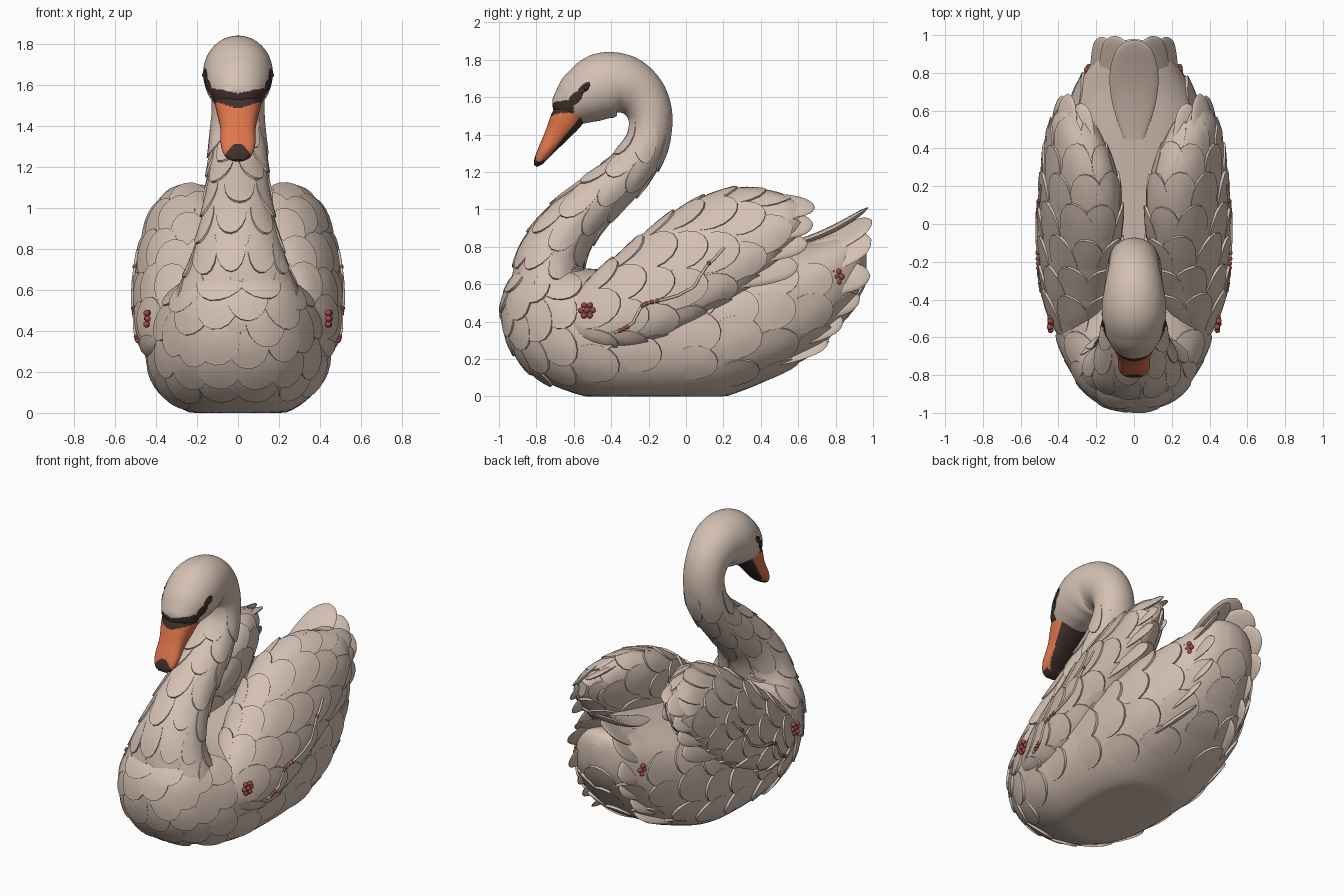
import bpy, bmesh, random
from math import sin, cos, pi, copysign
from mathutils import Vector
from mathutils.bvhtree import BVHTree

random.seed(4)
if "Cube" in bpy.data.objects:
    bpy.data.objects.remove(bpy.data.objects["Cube"])


def material(name, colour):
    m = bpy.data.materials.new(name)
    m.use_nodes = True
    m.diffuse_color = (*colour, 1)
    m.node_tree.nodes["Principled BSDF"].inputs["Base Color"].default_value = (*colour, 1)
    return m


cream = material("cream plumage", (0.66, 0.53, 0.45))
orange = material("orange bill", (0.74, 0.18, 0.07))
dark = material("dark brown", (0.05, 0.03, 0.025))
red = material("berry red", (0.36, 0.07, 0.06))


def finish(bm, name, mats):
    mesh = bpy.data.meshes.new(name)
    bm.to_mesh(mesh)
    bm.free()
    obj = bpy.data.objects.new(name, mesh)
    bpy.context.collection.objects.link(obj)
    for m in mats:
        mesh.materials.append(m)
    bpy.ops.object.select_all(action='DESELECT')
    obj.select_set(True)
    bpy.context.view_layer.objects.active = obj
    bpy.ops.object.shade_smooth_by_angle(angle=0.7)


def spline(rows, steps):
    """Smooth curve through rows of numbers."""
    out, last = [], len(rows) - 1
    for i in range(last):
        quad = [rows[max(0, min(last, i + k))] for k in (-1, 0, 1, 2)]
        for s in range(steps):
            t = s / steps
            out.append([(2 * b + (c - a) * t + (2 * a - 5 * b + 4 * c - d) * t * t
                         + (3 * b - a - 3 * c + d) * t ** 3) / 2 for a, b, c, d in zip(*quad)])
    return out + [list(rows[-1])]


def bend(rows):
    """Rings across a path in the middle plane: y, z, half thickness, half width."""
    rings = []
    for i, (y, z, thick, wide) in enumerate(rows):
        a, b = rows[max(0, i - 1)], rows[min(len(rows) - 1, i + 1)]
        along = Vector((0, b[0] - a[0], b[1] - a[1])).normalized()
        rings.append((Vector((0, y, z)), Vector((wide, 0, 0)), Vector((0, -along.z, along.y)) * thick))
    return rings


def add_loft(bm, rings, seg, power=2):
    def curve(v):
        return copysign(abs(v) ** (2 / power), v)
    grid = []
    for c, a, b in rings:
        ring = [c + a * curve(cos(2 * pi * k / seg)) + b * curve(sin(2 * pi * k / seg)) for k in range(seg)]
        grid.append([bm.verts.new((p.x, p.y, max(p.z, 0))) for p in ring])
    for r, q in zip(grid, grid[1:]):
        for k in range(seg):
            bm.faces.new((r[k], r[k - 1], q[k - 1], q[k]))
    bm.faces.new(grid[0])
    bm.faces.new(grid[-1][::-1])


def loft(name, rings, seg, mats, power=2, rule=None):
    """Skin the rings; returns the surface so that plumage can lie on it."""
    bm = bmesh.new()
    add_loft(bm, rings, seg, power)
    bmesh.ops.recalc_face_normals(bm, faces=bm.faces)
    if rule:
        for f in bm.faces:
            f.material_index = rule(f.calc_center_median())
    tree = BVHTree.FromBMesh(bm)
    finish(bm, name, mats)
    return tree


def feather(bm, tree, at, flow, length, width, lift, seg=16):
    """Rounded scale hugging a surface, rising towards its tip."""
    at, n, _, _ = tree.find_nearest(at)
    flow = flow - n * flow.dot(n)
    if flow.length < 0.01:
        return
    flow.normalize()
    side = n.cross(flow)

    def vert(r, k, sunk=False):
        t = 2 * pi * k / seg
        p = at + flow * (cos(t) * length * r) + side * (sin(t) * width * r)
        loc, normal, _, _ = tree.find_nearest(p)
        h = -0.012 if sunk else lift * (0.35 + 0.65 * cos(t) * r)
        q = loc + normal * h
        return bm.verts.new((q.x, q.y, max(q.z, 0)))

    centre = vert(0, 0)
    rings = [[vert(r, k, s) for k in range(seg)] for r, s in ((0.5, 0), (0.97, 0), (1, 1))]
    for k in range(seg):
        bm.faces.new((centre, rings[0][k - 1], rings[0][k]))
        for r, q in zip(rings, rings[1:]):
            bm.faces.new((r[k - 1], q[k - 1], q[k], r[k]))


def plumage(name, tree, rings, spacing, flow, size, lift, keep=lambda p: True):
    """Staggered rows of scales over a lofted surface."""
    bm = bmesh.new()
    for i, (c, a, b) in enumerate(rings):
        n = max(5, round(pi * (a.length + b.length) / spacing))
        for k in range(n):
            t = 2 * pi * (k + i % 2 / 2 + random.uniform(-0.1, 0.1)) / n
            p = c + a * cos(t) + b * sin(t)
            if keep(p):
                s = random.uniform(0.9, 1.1)
                feather(bm, tree, p, flow(p), size[0] * s, size[1] * s, lift)
    finish(bm, name, [cream])


def blades(name, specs, thick=0.02):
    """Long free feathers: root, tip, broad direction, half width, bow."""
    bm = bmesh.new()
    shape = spline([(0, 0.4), (0.3, 0.85), (0.6, 1), (0.85, 0.8), (0.96, 0.45), (1, 0.03)], 4)
    for root, tip, broad, width, bow in specs:
        root, tip = Vector(root), Vector(tip)
        axis = (tip - root).normalized()
        broad = Vector(broad)
        broad = (broad - axis * broad.dot(axis)).normalized()
        flat = axis.cross(broad)
        flat *= -1 if flat.z < 0 else 1
        add_loft(bm, [(root.lerp(tip, s) + flat * bow * sin(pi * s), broad * width * w, flat * thick * w)
                      for s, w in shape], 16)
    bmesh.ops.recalc_face_normals(bm, faces=bm.faces)
    finish(bm, name, [cream])


# Body: y, underside, top, half width
body_rows = [(-0.985, 0.41, 0.49, 0.05), (-0.955, 0.3, 0.6, 0.16), (-0.89, 0.19, 0.68, 0.25),
             (-0.8, 0.105, 0.72, 0.315), (-0.65, 0.035, 0.7, 0.385), (-0.45, -0.02, 0.68, 0.425),
             (-0.2, -0.035, 0.7, 0.44), (0.1, -0.025, 0.74, 0.445), (0.3, 0.03, 0.77, 0.435),
             (0.5, 0.12, 0.8, 0.395), (0.7, 0.25, 0.83, 0.315), (0.85, 0.42, 0.87, 0.225),
             (0.93, 0.55, 0.86, 0.15), (0.965, 0.66, 0.8, 0.05)]
body_rings = [(Vector((0, y, (lo + hi) / 2)), Vector((w, 0, 0)), Vector((0, 0, (hi - lo) / 2)))
              for y, lo, hi, w in spline(body_rows, 5)]
body = loft("body", body_rings, 64, [cream], 2.4)


def body_flow(p):
    return Vector((0, 1, -1.2 if p.y < -0.6 else 0.1))


plumage("body_feathers", body, body_rings[4:62:5], 0.19, body_flow, (0.14, 0.115), 0.017,
        lambda p: p.z > 0.1 and not (p.y > -0.5 and p.z > 0.6 and abs(p.x) < 0.25))

# Neck and head: y, z, half thickness, half width
neck_rows = [(-0.72, 0.42, 0.2, 0.33), (-0.735, 0.57, 0.2, 0.305), (-0.72, 0.74, 0.18, 0.235),
             (-0.62, 0.91, 0.155, 0.187), (-0.47, 1.06, 0.137, 0.16), (-0.31, 1.2, 0.122, 0.145),
             (-0.21, 1.35, 0.115, 0.135), (-0.19, 1.49, 0.118, 0.13), (-0.235, 1.6, 0.135, 0.135),
             (-0.33, 1.665, 0.16, 0.155), (-0.44, 1.66, 0.178, 0.17), (-0.54, 1.61, 0.157, 0.16),
             (-0.62, 1.56, 0.12, 0.13), (-0.675, 1.53, 0.075, 0.09), (-0.7, 1.515, 0.02, 0.03)]
neck_rings = bend(spline(neck_rows, 10))
neck = loft("neck_and_head", neck_rings, 96, [cream, dark],
            rule=lambda p: int(p.y < -0.6 and 1.46 < p.z < 1.56 + 0.2 * abs(p.x)))


def neck_flow(p):
    return Vector((0, -0.8 if p.z < 1.3 else 0.1, -1))


plumage("neck_feathers", neck, neck_rings[13:68:8], 0.15, neck_flow, (0.14, 0.075), 0.012)

# Bill with dark base, nail and underside
bill_rows = [(-0.6, 1.54, 0.088, 0.118), (-0.645, 1.475, 0.083, 0.105), (-0.7, 1.39, 0.06, 0.086),
             (-0.755, 1.31, 0.04, 0.084), (-0.79, 1.255, 0.025, 0.064), (-0.805, 1.232, 0.008, 0.03)]


def bill_colour(p):
    base = p.z > 1.485 + 0.3 * abs(p.x)
    nail = p.z < 1.315 - 14 * p.x * p.x and p.y < -0.755
    under = (p.y + 0.6) * 0.83 - (p.z - 1.54) * 0.55 > 0.056 - 0.1 * (1.54 - p.z)
    return int(base or nail or under)


loft("bill", bend(spline(bill_rows, 12)), 64, [orange, dark], 2.4, bill_colour)

# Eyes and eye stripes
bm = bmesh.new()
for side in (1, -1):
    for y, z, length, width in ((-0.6, 1.59, 0.055, 0.028), (-0.55, 1.645, 0.05, 0.02)):
        feather(bm, neck, Vector((side * 0.16, y, z)), Vector((0, 1, 0.9)), length, width, 0.007)
    spot = neck.find_nearest(Vector((side * 0.17, -0.535, 1.65)))[0]
    eye = bmesh.ops.create_uvsphere(bm, u_segments=16, v_segments=10, radius=0.014)
    bmesh.ops.translate(bm, verts=eye["verts"], vec=spot)
finish(bm, "eyes_and_stripes", [dark])

# Folded wings: y, centre x, underside, top, half width
wing_rows = [(-0.62, 0.33, 0.36, 0.52, 0.05), (-0.52, 0.315, 0.28, 0.63, 0.115), (-0.35, 0.3, 0.26, 0.77, 0.17),
             (-0.15, 0.288, 0.3, 0.93, 0.193), (0.05, 0.283, 0.4, 1.05, 0.2), (0.25, 0.29, 0.52, 1.11, 0.185),
             (0.42, 0.312, 0.66, 1.1, 0.145), (0.54, 0.335, 0.8, 1.06, 0.1), (0.62, 0.34, 0.9, 1.02, 0.03)]
trees = {}
for side, label in ((1, "left"), (-1, "right")):
    rings = [(Vector((side * x, y, (lo + hi) / 2)), Vector((side * w, 0, 0)),
              Vector((-side * 0.25, 0, 1)) * ((hi - lo) / 2)) for y, x, lo, hi, w in spline(wing_rows, 5)]
    wing = trees[side] = loft(label + "_wing", rings, 48, [cream], 2.2)
    plumage(label + "_wing_feathers", wing, rings[6:38:4], 0.18,
            lambda p: Vector((0, 1, 0.25)), (0.15, 0.105), 0.016)
    blades(label + "_flight_feathers", [
        ((side * x, y, z), (side * tx, ty, tz), (-side * lean, 0, 1), w, 0.02)
        for x, y, z, tx, ty, tz, lean, w in (
            (0.26, 0.1, 1.0, 0.28, 0.64, 1.04, 2, 0.085), (0.34, 0.12, 1.0, 0.35, 0.69, 1.01, 0.9, 0.09),
            (0.4, 0.1, 0.88, 0.38, 0.68, 0.92, 0.5, 0.09), (0.42, 0.05, 0.74, 0.39, 0.65, 0.82, 0.4, 0.085),
            (0.42, 0.0, 0.62, 0.39, 0.6, 0.7, 0.3, 0.09), (0.22, 0.1, 0.88, 0.24, 0.6, 0.92, 0.3, 0.07))])
    # Side tail feathers
    blades(label + "_tail_feathers", [
        ((side * x, y, z), (side * tx, ty, tz), (side, 0, -tilt), w, bow)
        for x, y, z, tx, ty, tz, tilt, w, bow in (
            (0.1, 0.5, 0.76, 0.09, 0.995, 0.94, 0.6, 0.12, -0.03), (0.18, 0.5, 0.7, 0.16, 0.99, 0.84, 1.2, 0.12, -0.02),
            (0.24, 0.4, 0.6, 0.18, 0.985, 0.65, 3, 0.1, 0), (0.23, 0.4, 0.46, 0.15, 0.93, 0.53, 3, 0.1, 0),
            (0.25, 0.3, 0.3, 0.17, 0.84, 0.41, 2, 0.1, 0), (0.24, 0.2, 0.17, 0.14, 0.76, 0.3, 1, 0.1, 0))])
blades("middle_tail_feather", [((0, 0.45, 0.79), (0, 0.975, 1.01), (1, 0, 0), 0.13, -0.035)])

# Berry clusters, and a thin tendril with small berries along each wing
bm = bmesh.new()


def berry(spot, radius):
    ball = bmesh.ops.create_icosphere(bm, subdivisions=2, radius=radius)
    bmesh.ops.translate(bm, verts=ball["verts"], vec=spot)


for side, label in ((1, "left"), (-1, "right")):
    for y, z, x in ((-0.53, 0.46, 0.445), (0.8, 0.64, 0.245)):
        for k in range(7):
            r = 0.032 * min(k, 1)
            berry(Vector((side * (x + random.uniform(-0.006, 0.006)), y + r * cos(k * 1.05), z + r * sin(k * 1.05))), 0.016)
    line = bpy.data.curves.new(label + "_tendril", 'CURVE')
    line.dimensions = '3D'
    line.bevel_depth = 0.007
    path = spline([(-0.4, 0.32), (-0.3, 0.37), (-0.24, 0.49), (-0.1, 0.53), (0.03, 0.58), (0.1, 0.7), (0.2, 0.82)], 5)
    run = line.splines.new('POLY')
    run.points.add(len(path) - 1)
    for i, (y, z) in enumerate(path):
        spot, normal, _, _ = trees[side].find_nearest(Vector((side * 0.6, y, z)))
        spot += normal * 0.012
        run.points[i].co = (*spot, 1)
        if i in (2, 3, 4, 10, 11, 12, 13, 26):
            berry(spot, 0.012)
    line.materials.append(cream)
    bpy.context.collection.objects.link(bpy.data.objects.new(label + "_tendril", line))
finish(bm, "berries", [red])
